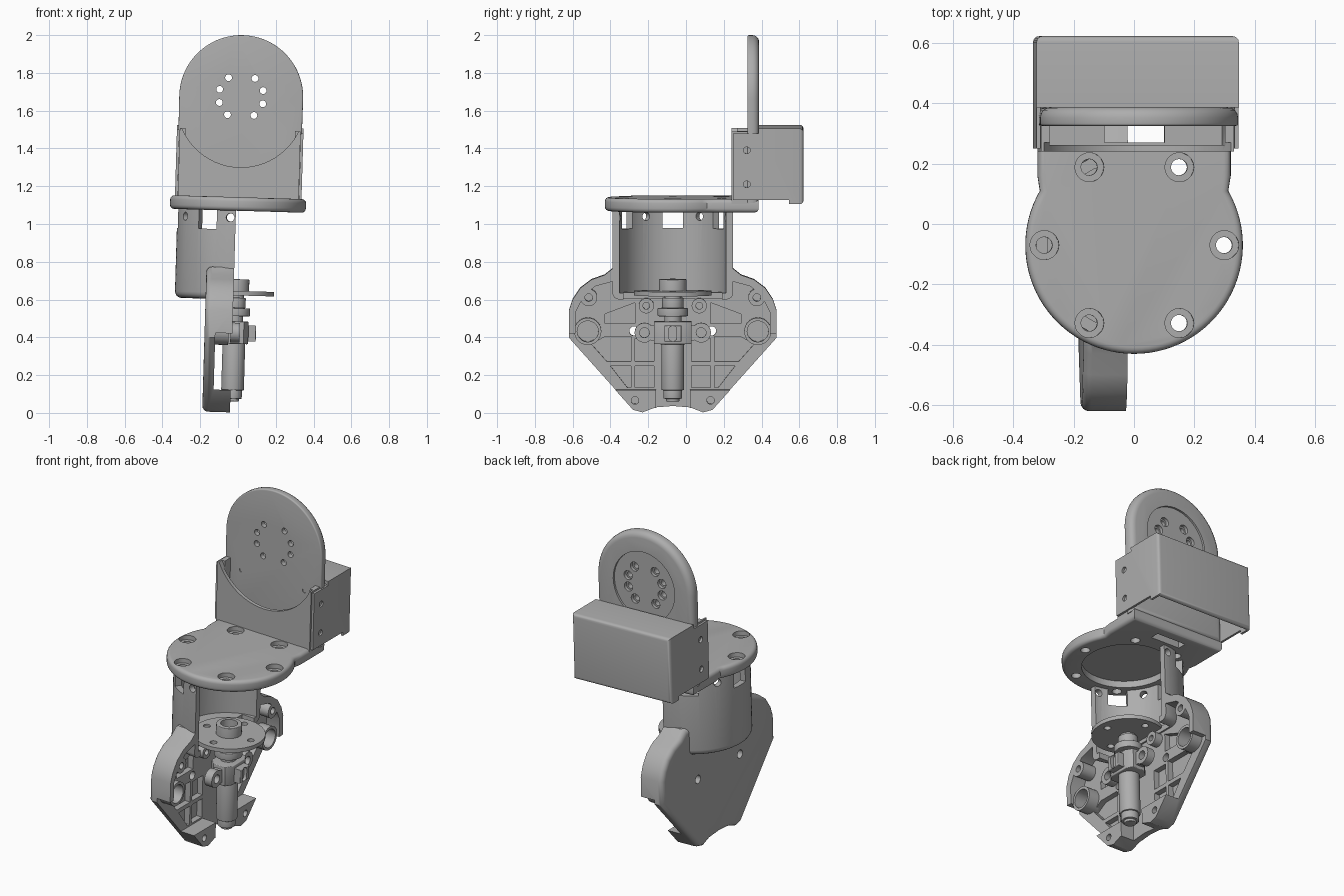
import bpy, bmesh, math
from mathutils import Matrix, Vector

if "Cube" in bpy.data.objects:
    bpy.data.objects.remove(bpy.data.objects["Cube"])

grey = bpy.data.materials.new("satin grey")
grey.use_nodes = True
grey.diffuse_color = (0.42, 0.42, 0.42, 1)
grey.node_tree.nodes["Principled BSDF"].inputs["Base Color"].default_value = grey.diffuse_color

CY = -0.07     # y of the turning axis
parts = []


def place(axis, a, b, t):
    return {"x": (t, a, b), "y": (a, t, b), "z": (a, b, t)}[axis]


def prism(name, pts, axis, lo, hi, bevel_lo=0, bevel_hi=0, keep=True):
    """Extrude a 2D outline along an axis, optionally rounding either cap."""
    bm = bmesh.new()
    caps = [[bm.verts.new(place(axis, a, b, t)) for a, b in pts] for t in (lo, hi)]
    n = len(pts)
    bm.faces.new(caps[0])
    bm.faces.new(caps[1])
    for i in range(n):
        j = (i + 1) % n
        bm.faces.new((caps[0][i], caps[0][j], caps[1][j], caps[1][i]))
    bmesh.ops.recalc_face_normals(bm, faces=bm.faces[:])
    k = "xyz".index(axis)
    for t, w in ((lo, bevel_lo), (hi, bevel_hi)):
        if w:
            rim = [e for e in bm.edges if all(abs(v.co[k] - t) < 1e-5 for v in e.verts)]
            bmesh.ops.bevel(bm, geom=rim, offset=w, segments=4, profile=0.5, affect="EDGES")
    me = bpy.data.meshes.new(name)
    bm.to_mesh(me)
    bm.free()
    me.materials.append(grey)
    ob = bpy.data.objects.new(name, me)
    bpy.context.collection.objects.link(ob)
    if keep:
        parts.append(ob)
    return ob


def arc(a, b, r, start=0, end=360, n=40):
    full = end - start == 360
    steps = n if full else n + 1
    return [(a + r * math.cos(math.radians(start + (end - start) * i / n)),
             b + r * math.sin(math.radians(start + (end - start) * i / n))) for i in range(steps)]


def rect(a0, a1, b0, b1):
    return [(a0, b0), (a1, b0), (a1, b1), (a0, b1)]


def tool(pts, axis, lo, hi):
    return prism("cutter", pts, axis, lo, hi, keep=False)


def drill(axis, a, b, r, lo, hi):
    return tool(arc(a, b, r, n=20), axis, lo, hi)


def cut(ob, cutters):
    """Subtract the cutters from a part and bake the result."""
    for c in cutters:
        m = ob.modifiers.new("cut", "BOOLEAN")
        m.operation, m.solver, m.object = "DIFFERENCE", "EXACT", c
    dg = bpy.context.evaluated_depsgraph_get()
    me = bpy.data.meshes.new_from_object(ob.evaluated_get(dg))
    ob.modifiers.clear()
    ob.data = me
    for c in cutters:
        bpy.data.objects.remove(c)


def mirrored(half):
    """Close a half outline (distance from axis, z) into a symmetric one."""
    return [(CY + s, z) for s, z in half] + [(CY - s, z) for s, z in reversed(half) if s > 0]


# Turntable plate with six countersunk holes and a round recess underneath
outline = arc(0, CY, 0.36, 150, 390, 60)
outline += [(0.32, 0.16), (0.32, 0.385), (-0.32, 0.385), (-0.32, 0.16)]
plate = prism("base_plate", outline, "z", 1.07, 1.142, 0.022, 0.022)
tools = [tool(arc(0, CY, 0.25), "z", 1, 1.11), tool(rect(-0.1, 0.1, 0.27, 0.324), "z", 1, 1.3)]
for i in range(6):
    a = math.radians(60 * i)
    x, y = 0.298 * math.cos(a), CY + 0.298 * math.sin(a)
    tools += [drill("z", x, y, 0.027, 1, 1.3), drill("z", x, y, 0.048, 1.115, 1.3)]
cut(plate, tools)

# Upright disc with a bolt pattern and a shallow round recess at the back
tall = [(-0.325, 1.12), (0.325, 1.12)] + arc(0, 1.672, 0.328, 0, 180, 48)
disc = prism("upright_disc", tall, "y", 0.325, 0.387, 0.008, 0.035)
tools = [tool(arc(0, 1.672, 0.21), "y", 0.375, 0.5)]
for sx in (-1, 1):
    tools.append(drill("y", sx * 0.215, 1.445, 0.013, 0.2, 0.5))
    for sz in (-1, 1):
        for x, z in ((0.07, 0.098), (0.115, 0.035)):
            tools += [drill("y", sx * x, 1.675 + sz * z, 0.018, 0.2, 0.5),
                      drill("y", sx * x, 1.675 + sz * z, 0.028, 0.355, 0.5)]
cut(disc, tools)

# Front pocket wall with a curved mouth
wall = prism("front_pocket", rect(-0.32, 0.32, 0.24, 0.335), "z", 1.11, 1.5)
cut(wall, [tool(rect(-0.29, 0.29, 0.262, 0.33), "z", 1.16, 1.6),
           tool(arc(0, 1.64, 0.34, n=64), "y", 0.2, 0.27),
           tool(rect(-0.1, 0.1, 0.27, 0.324), "z", 1, 1.3)])

# Rear cover, open below and towards the disc, with a lower lip at the back
cover = prism("rear_cover", rect(-0.335, 0.335, 1.115, 1.515), "y", 0.25, 0.622, 0, 0.02)
tools = [tool(rect(-0.321, 0.321, 1, 1.495), "y", 0.1, 0.603),
         tool(rect(-1, 1, 1, 1.138), "y", 0.1, 0.545),
         tool(rect(-1, 1, 1.49, 1.6), "y", 0.1, 0.385)]
tools += [drill("x", 0.322, z, 0.018, -1, 1) for z in (1.22, 1.4)]
cut(cover, tools)

# Half-round shell with windows and screw holes under the plate
half_disc = arc(0, CY, 0.32, 90, 270, 40) + [(0.1, CY - 0.32), (0.1, CY + 0.32)]
shell = prism("half_shell", half_disc, "z", 0.6, 1.075, 0.035)
tools = [tool(rect(-0.01, 0.5, -1, 1), "z", 0.3, 1.3),
         tool(arc(0, CY, 0.283, n=64), "z", 0.635, 1.3),
         tool(rect(-0.09, 0.2, CY - 0.26, CY + 0.26), "z", 0.4, 0.66)]


def radial(ob, deg):
    ob.data.transform(Matrix.Translation((0, CY, 0)) @ Matrix.Rotation(math.radians(deg), 4, "Z"))
    return ob


tools += [radial(tool(rect(-0.055, 0.055, 0.97, 1.2), "x", 0.2, 0.4), d) for d in (120, 180, 240)]
tools += [radial(drill("x", 0, 1.033, 0.022, 0.2, 0.4), d) for d in (97, 150, 210, 263)]
cut(shell, tools)

# Leg housing: rimmed plate, low sides, bottom feet, ribbed floor
leg_half = [(0, 0.033), (0.1, 0.025), (0.16, 0.002), (0.21, 0.015), (0.55, 0.395), (0.55, 0.54),
            (0.53, 0.6), (0.49, 0.66), (0.43, 0.705), (0.36, 0.73), (0.31, 0.77)]
leg = prism("leg_housing", mirrored(leg_half), "x", -0.157, -0.01, 0.03)
cavity = [(0.27, 0.12), (0.515, 0.41), (0.515, 0.53), (0.47, 0.62), (0.41, 0.67), (0.3, 0.7)]
tools = [tool(mirrored(cavity), "x", -0.1, 0.2),
         tool(rect(-1, 1, 0.12, 0.42), "x", -0.1, 0.2),
         tool(rect(CY - 0.09, CY + 0.09, -0.1, 0.2), "x", -0.1, 0.2),
         tool(arc(0, CY, 0.283, n=64), "z", 0.635, 1.3)]
pockets = [[(0.22, 0.27), (0.35, 0.27), (0.43, 0.36), (0.36, 0.4), (0.22, 0.4)],
           rect(0.1, 0.2, 0.27, 0.39), rect(0.1, 0.2, 0.13, 0.245),
           [(0.22, 0.13), (0.24, 0.13), (0.33, 0.245), (0.22, 0.245)],
           [(0.2, 0.47), (0.36, 0.47), (0.36, 0.52), (0.2, 0.58)]]
for s in (-1, 1):
    tools += [tool([(CY + s * a, z) for a, z in p], "x", -0.135, 0.2) for p in pockets]
    tools += [drill("x", CY + s * 0.205, 0.43, 0.025, -1, 1),
              drill("x", CY + s * 0.45, 0.43, 0.056, -0.135, 0.2),
              drill("x", CY + s * 0.2, 0.065, 0.02, -0.1, 0.2)]
cut(leg, tools)

# Bosses standing on the leg floor
for s, side in ((-1, "front"), (1, "back")):
    for label, a, z, r, hole, top in (("bearing", 0.45, 0.43, 0.072, 0.056, -0.03),
                                      ("screw", 0.445, 0.61, 0.045, 0.02, -0.01),
                                      ("inner", 0.14, 0.565, 0.04, 0.018, -0.05)):
        boss = prism(side + "_" + label + "_boss", arc(CY + s * a, z, r, n=28), "x", -0.12, top)
        cut(boss, [drill("x", CY + s * a, z, hole, -0.11, 0.2)])

# Spindle: stacked round sections, bored hub and drilled flange
for name, r, lo, hi in (("spindle_tip", 0.035, 0.06, 0.08), ("spindle_cap", 0.05, 0.075, 0.125),
                        ("spindle_body", 0.06, 0.12, 0.37), ("spindle_core", 0.045, 0.36, 0.63),
                        ("spindle_collar", 0.08, 0.512, 0.555), ("spindle_neck", 0.056, 0.555, 0.61)):
    prism(name, arc(0, CY, r, n=32), "z", lo, hi, 0.004, 0.004)
flange = prism("spindle_flange", arc(0, CY, 0.205, n=64), "z", 0.622, 0.646)
cut(flange, [drill("z", 0.15 * math.cos(a), CY + 0.15 * math.sin(a), 0.02, 0.5, 0.8)
             for a in (0, math.pi / 2, math.pi, 3 * math.pi / 2)])
hub = prism("spindle_hub", arc(0, CY, 0.072, n=32), "z", 0.64, 0.708, 0, 0.004)
cut(hub, [drill("z", 0, CY, 0.048, 0.66, 0.8)])

# Clamp around the spindle with two eared lugs and a front key block
clamp = [(-0.07, CY - 0.06), (-0.03, CY - 0.1), (0.05, CY - 0.1), (0.075, CY - 0.06),
         (0.075, CY + 0.06), (0.05, CY + 0.1), (-0.03, CY + 0.1), (-0.07, CY + 0.06)]
prism("spindle_clamp", clamp, "z", 0.365, 0.485, 0.005, 0.005)
key = prism("clamp_key", rect(CY - 0.045, CY + 0.045, 0.38, 0.465), "x", 0.06, 0.115, 0, 0.006)
cut(key, [tool(arc(CY, 0.445, 0.02, 0, 180, 10) + arc(CY, 0.4, 0.02, 180, 360, 10),
               "x", 0.095, 0.2)])
for s, side in ((-1, "front"), (1, "back")):
    lug = prism(side + "_clamp_lug", arc(CY + s * 0.15, 0.425, 0.052, n=28), "x", -0.02, 0.03)
    cut(lug, [drill("x", CY + s * 0.15, 0.425, 0.026, -0.1, 0.1)])
    prism(side + "_clamp_arm", rect(*sorted((CY + s * 0.08, CY + s * 0.115)), 0.385, 0.465),
          "x", -0.02, 0.03)

# Lean the whole assembly slightly sideways and smooth the round surfaces
pivot = Vector((0, 0, 1.1))
lean = (Matrix.Translation(pivot) @ Matrix.Rotation(math.radians(1.7), 4, "Y")
        @ Matrix.Translation(-pivot))
bpy.ops.object.select_all(action="DESELECT")
for ob in parts:
    ob.data.transform(lean)
    ob.select_set(True)
bpy.context.view_layer.objects.active = parts[0]
bpy.ops.object.shade_smooth_by_angle(angle=math.radians(35))
